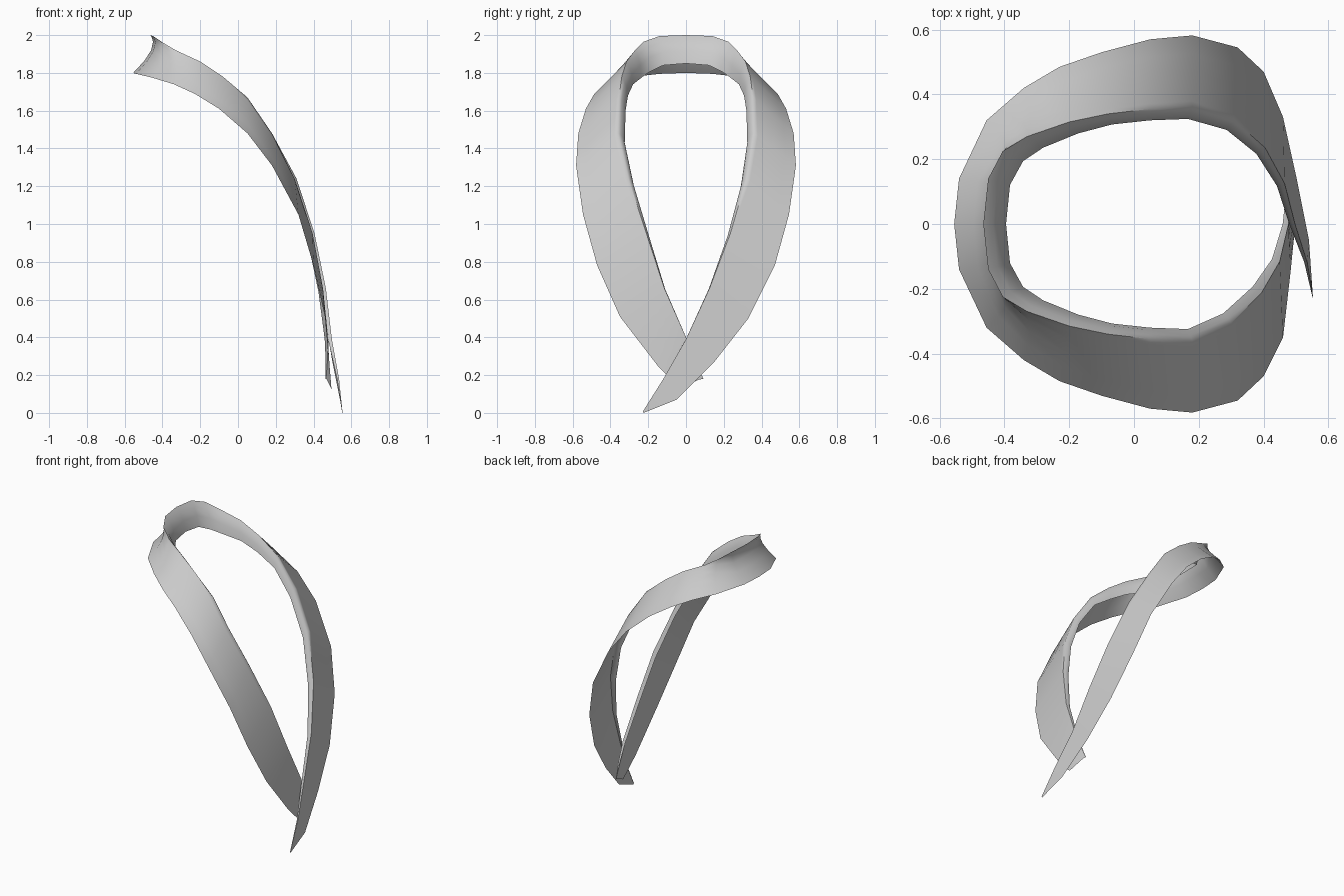
import bpy, bmesh
from mathutils import Vector as V

if "Cube" in bpy.data.objects:
    bpy.data.objects.remove(bpy.data.objects["Cube"])

# Half of the collar, from centre back to the front tip: outer edge and fold line
OUTER = [(-.555, 0, 1.8), (-.54, .14, 1.795), (-.455, .32, 1.775), (-.34, .42, 1.74), (-.23, .485, 1.69),
         (-.1, .53, 1.61), (.05, .57, 1.48), (.18, .582, 1.31), (.32, .545, 1.05), (.40, .47, .78),
         (.46, .33, .5), (.50, .15, .27), (.54, -.05, .07), (.552, -.225, 0)]
FOLD = [(-.465, 0, 2), (-.45, .14, 1.995), (-.405, .225, 1.965), (-.33, .27, 1.92), (-.2, .315, 1.86),
        (-.08, .34, 1.78), (.05, .355, 1.67), (.18, .362, 1.48), (.31, .32, 1.24), (.405, .235, .95),
        (.465, .125, .66), (.497, 0, .39), (.535, -.12, .18), (.553, -.228, .008)]
# Inner leaf: inward reach and drop below the fold
LEAF = [(.07, .15), (.07, .155), (.07, .16), (.06, .145), (.045, .12), (.035, .1), (.035, .07),
        (.04, .05), (.038, .04), (.033, .03), (.025, .02), (.018, .01), (.01, .005), (.002, 0)]
PINCH = [.05, .048, .035, .018, .006] + [0] * 9

# The under lapel mirrors the over lapel but ends in a short blunt tail
under_outer = [(x, -y, z) for x, y, z in OUTER[:10]] + [
    (.46, -.35, .51), (.483, -.15, .25), (.495, -.03, .125), (.472, .06, .175)]
under_fold = [(x, -y, z) for x, y, z in FOLD[:8]] + [
    (.30, -.305, 1.24), (.395, -.21, .95), (.45, -.115, .66), (.477, 0, .4), (.474, .05, .28), (.466, .092, .18)]


def section(o, f, leaf, pinch):
    """Cross-section: outer edge, pinched leaf, rolled fold, inner leaf edge."""
    o, f = V(o), V(f)
    inward = V((.05 - f.x, -f.y, 0)).normalized()
    i = f + inward * leaf[0] - V((0, 0, leaf[1]))
    pts = []
    for t in (0, .25, .5, .75, .92):
        pts.append(o.lerp(f, t) + (inward + V((0, 0, .4))) * pinch * 4 * t * (1 - t))
    pts.append(f)
    for t in (.3, .65):
        pts.append(f.lerp(i, t) + (inward * .3 + V((0, 0, .5))) * leaf[0] * 2 * t * (1 - t))
    pts.append(i)
    return pts


over = [section(*a) for a in zip(OUTER, FOLD, LEAF, PINCH)]
under = [section(*a) for a in zip(under_outer, under_fold, LEAF, PINCH)]
rings = under[:0:-1] + over

# Loft the sections into one folded band
bm = bmesh.new()
grid = [[bm.verts.new(p) for p in ring] for ring in rings]
for a, b in zip(grid, grid[1:]):
    for k in range(len(a) - 1):
        bm.faces.new((a[k], a[k + 1], b[k + 1], b[k]))
bmesh.ops.recalc_face_normals(bm, faces=bm.faces)
bm.normal_update()
# Outer leaf faces away from the neck
mid = bm.faces[:][13 * 8]
if mid.normal.x > 0:
    bmesh.ops.reverse_faces(bm, faces=bm.faces)
mesh = bpy.data.meshes.new("collar")
bm.to_mesh(mesh)
bm.free()
collar = bpy.data.objects.new("collar", mesh)
bpy.context.collection.objects.link(collar)
bpy.context.view_layer.objects.active = collar
collar.select_set(True)
bpy.ops.object.shade_smooth_by_angle(angle=1.0)
